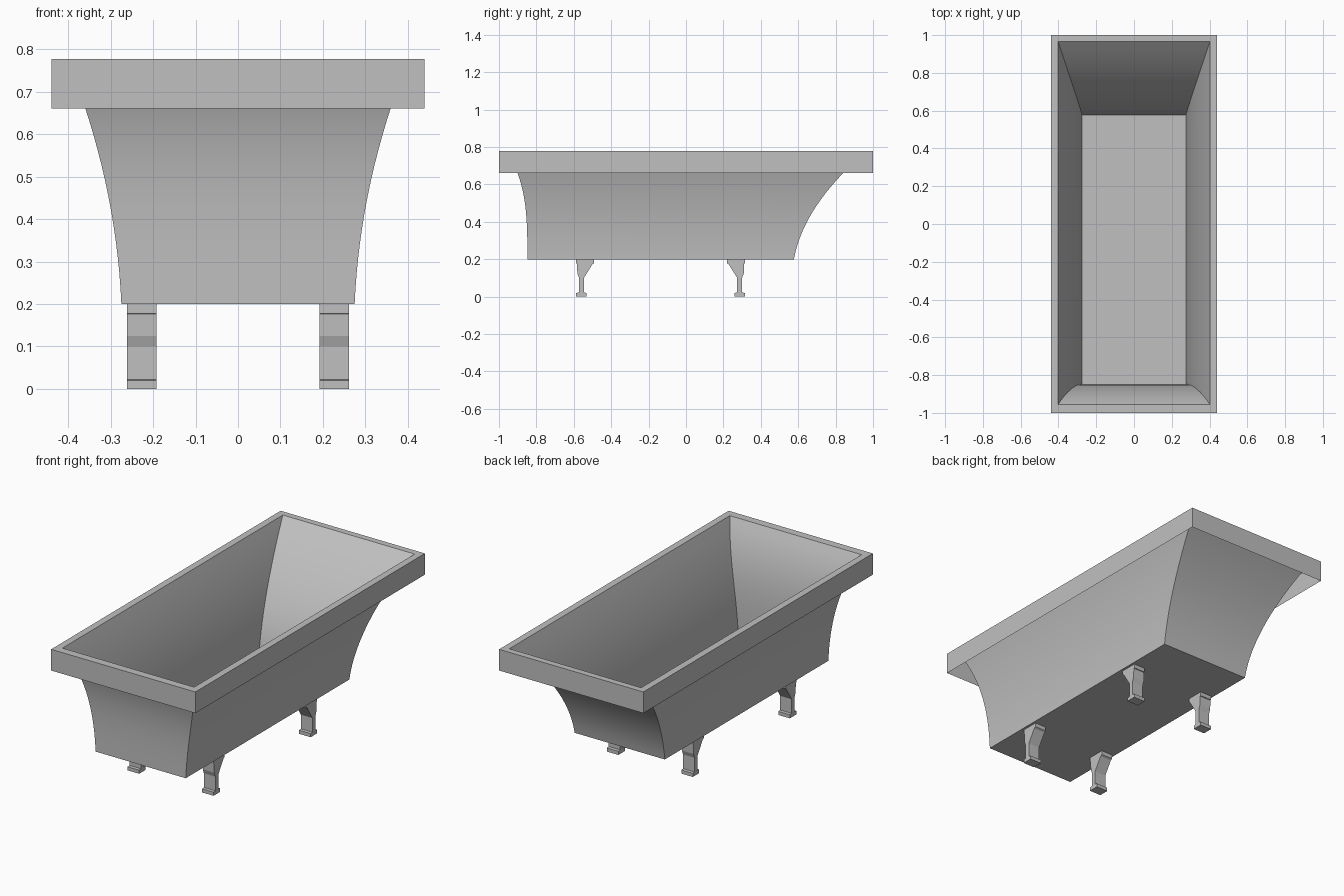
import bpy, bmesh

if "Cube" in bpy.data.objects:
    bpy.data.objects.remove(bpy.data.objects["Cube"])

grey = bpy.data.materials.new("plain_grey")
grey.diffuse_color = (0.53, 0.53, 0.53, 1)
grey.use_nodes = True
grey.node_tree.nodes["Principled BSDF"].inputs["Base Color"].default_value = grey.diffuse_color


def make_object(name, bm):
    mesh = bpy.data.meshes.new(name)
    bm.to_mesh(mesh)
    bm.free()
    mesh.materials.append(grey)
    obj = bpy.data.objects.new(name, mesh)
    bpy.context.collection.objects.link(obj)
    return obj


def ring(bm, x, front, back, z):
    return [bm.verts.new(p) for p in
            ((-x, front, z), (x, front, z), (x, back, z), (-x, back, z))]


def bridge(bm, a, b):
    for i in range(4):
        j = (i + 1) % 4
        bm.faces.new((a[i], a[j], b[j], b[i]))


# Basin: thin flared shell, raked more strongly at the back end
BASE, TOP, STEPS = 0.2, 0.778, 16
bm = bmesh.new()
loops = []
for i in range(STEPS + 1):
    t = i / STEPS
    loops.append(ring(bm,
                      0.275 + 0.025 * t + 0.102 * t * t,
                      -0.848 - 0.108 * t ** 3.2,
                      0.577 + 0.103 * t + 0.285 * t * t,
                      BASE + (TOP - BASE) * t))
bm.faces.new(loops[0][::-1])
for a, b in zip(loops, loops[1:]):
    bridge(bm, a, b)
basin = make_object("basin", bm)

# Rim: flat top band with a hanging skirt, open underneath
bm = bmesh.new()
inner = ring(bm, 0.402, -0.956, 0.965, TOP)
outer = ring(bm, 0.44, -1, 1, TOP)
skirt = ring(bm, 0.44, -1, 1, 0.661)
bridge(bm, outer, inner)
bridge(bm, skirt, outer)
make_object("rim", bm)

# Legs: bracket, slim shaft and foot pad in one side profile
PROFILE = [(-0.028, 0), (0.028, 0), (0.028, 0.02), (0.013, 0.022),
           (0.013, 0.1), (0.022, 0.125), (0.024, 0.176), (0.028, 0.178),
           (0.028, 0.2), (-0.068, 0.2), (-0.068, 0.178), (-0.058, 0.172),
           (-0.013, 0.1), (-0.013, 0.022), (-0.028, 0.02)]


def leg(name, x, y, direction):
    bm = bmesh.new()
    face = bm.faces.new([bm.verts.new((x - 0.035, y + direction * u, z))
                         for u, z in PROFILE])
    side = bmesh.ops.extrude_face_region(bm, geom=[face])["geom"]
    bmesh.ops.translate(bm, vec=(0.07, 0, 0),
                        verts=[v for v in side if isinstance(v, bmesh.types.BMVert)])
    bmesh.ops.recalc_face_normals(bm, faces=bm.faces)
    make_object(name, bm)


for side, x in (("left", -0.227), ("right", 0.227)):
    leg("front_leg_" + side, x, -0.559, -1)
    leg("back_leg_" + side, x, 0.287, 1)

# Smooth the curved walls, keeping the corners crisp
bpy.context.view_layer.objects.active = basin
basin.select_set(True)
bpy.ops.object.shade_smooth_by_angle(angle=0.5)
